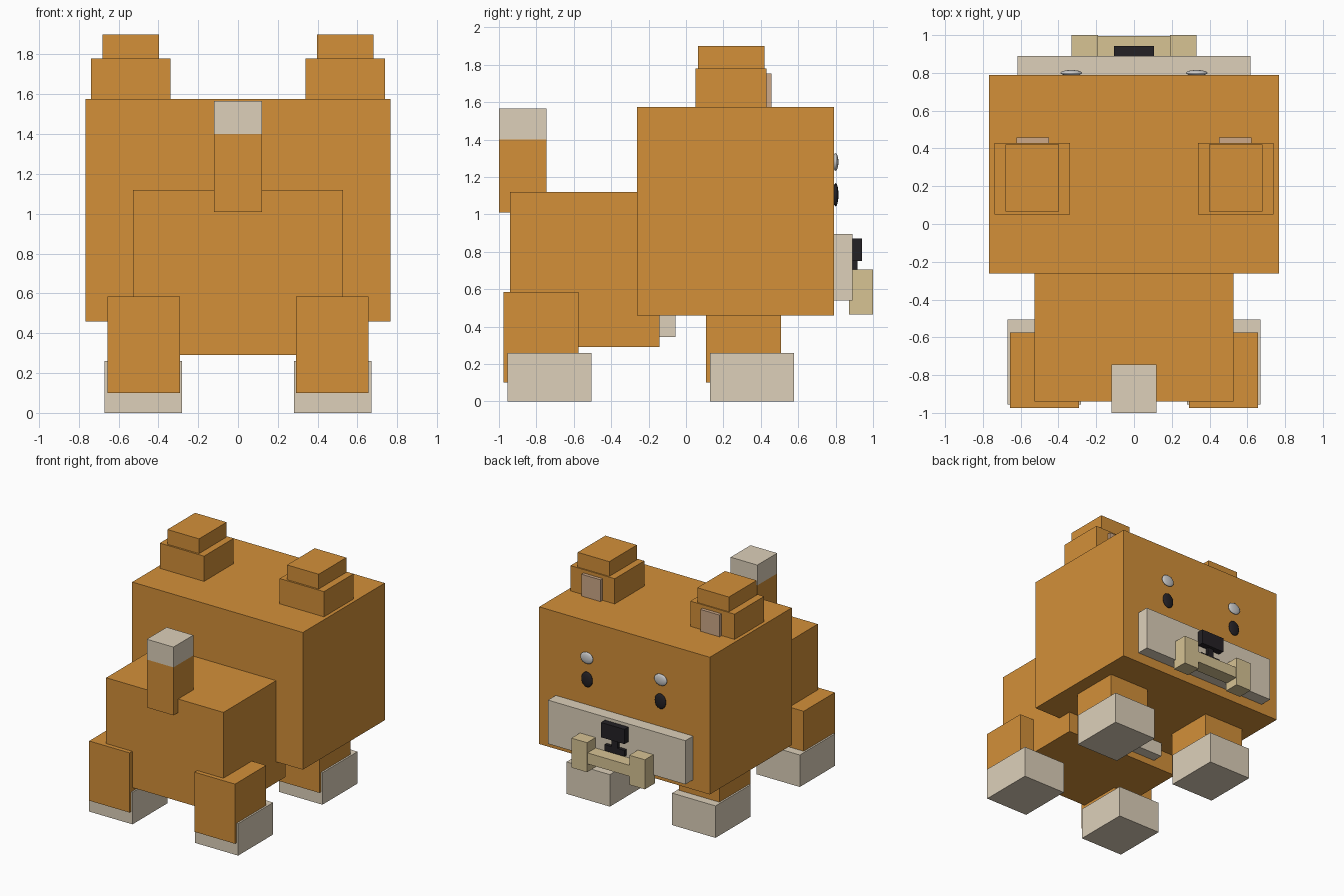
import bpy
import bmesh
from mathutils import Matrix

if "Cube" in bpy.data.objects:
    bpy.data.objects.remove(bpy.data.objects["Cube"])


def material(name, rgb):
    # display colour (0-255) converted to linear
    m = bpy.data.materials.new(name)
    m.diffuse_color = [((c / 255 + 0.055) / 1.055) ** 2.4 for c in rgb] + [1.0]
    m.use_nodes = True
    m.node_tree.nodes["Principled BSDF"].inputs["Base Color"].default_value = m.diffuse_color
    return m


ORANGE = material("orange_fur", (211, 144, 57))
CREAM = material("cream_fur", (221, 208, 186))
PINK = material("inner_ear", (205, 168, 135))
BONE = material("bone", (215, 195, 148))
BLACK = material("black", (36, 33, 37))
WHITE = material("white", (238, 238, 240))


def add_object(name, bm, mat):
    mesh = bpy.data.meshes.new(name)
    bm.to_mesh(mesh)
    bm.free()
    mesh.materials.append(mat)
    obj = bpy.data.objects.new(name, mesh)
    bpy.context.collection.objects.link(obj)
    return obj


def box(name, x, y, z, mat):
    """Box from (min, max) ranges on each axis."""
    bm = bmesh.new()
    size = [r[1] - r[0] for r in (x, y, z)]
    mid = [(r[0] + r[1]) / 2 for r in (x, y, z)]
    bmesh.ops.create_cube(bm, size=1, matrix=Matrix.Translation(mid) @ Matrix.Diagonal((*size, 1)))
    return add_object(name, bm, mat)


def box_pair(name, x, y, z, mat):
    box(name + "_right", x, y, z, mat)
    box(name + "_left", (-x[1], -x[0]), y, z, mat)


def eye(name, x, z, rx, rz, mat):
    bm = bmesh.new()
    bmesh.ops.create_uvsphere(
        bm, u_segments=32, v_segments=16, radius=1,
        matrix=Matrix.Translation((x, 0.80, z)) @ Matrix.Diagonal((rx, 0.015, rz, 1)))
    for f in bm.faces:
        f.smooth = True
    add_object(name, bm, mat)


# Head, body and chest patch
box("head", (-0.767, 0.767), (-0.263, 0.79), (0.46, 1.575), ORANGE)
box("body", (-0.527, 0.527), (-0.94, -0.142), (0.29, 1.12), ORANGE)
box("chest_patch", (-0.32, 0.32), (-0.15, -0.055), (0.345, 0.80), CREAM)

# Tail with pale tip
box("tail", (-0.12, 0.12), (-1.0, -0.745), (1.01, 1.40), ORANGE)
box("tail_tip", (-0.12, 0.12), (-1.0, -0.745), (1.40, 1.565), CREAM)

# Legs and paws, hind and fore
for label, y in (("hind", -0.975), ("fore", 0.108)):
    box_pair(label + "_leg", (0.292, 0.656), (y, y + 0.40), (0.10, 0.585), ORANGE)
    box_pair(label + "_paw", (0.28, 0.67), (y + 0.02, y + 0.47), (0.0, 0.26), CREAM)

# Stepped ears
box_pair("ear_base", (0.34, 0.738), (0.05, 0.43), (1.57, 1.78), ORANGE)
box_pair("ear_top", (0.396, 0.68), (0.065, 0.42), (1.78, 1.90), ORANGE)
box_pair("inner_ear", (0.45, 0.622), (0.42, 0.457), (1.57, 1.752), PINK)

# Muzzle, nose and mouth
box("muzzle", (-0.618, 0.618), (0.78, 0.89), (0.54, 0.895), CREAM)
box("nose", (-0.105, 0.105), (0.88, 0.942), (0.75, 0.87), BLACK)
box("nose_stem", (-0.026, 0.026), (0.88, 0.917), (0.66, 0.76), BLACK)
box("mouth", (-0.09, 0.09), (0.88, 0.917), (0.635, 0.685), BLACK)

# Bone held in the mouth
box("bone_bar", (-0.20, 0.20), (0.88, 0.994), (0.53, 0.62), BONE)
box_pair("bone_end", (0.19, 0.33), (0.872, 1.0), (0.465, 0.705), BONE)

# Eyes with pale brow spots
for side, s in (("right", 1), ("left", -1)):
    eye("eye_" + side, s * 0.33, 1.105, 0.05, 0.062, BLACK)
    eye("brow_" + side, s * 0.332, 1.28, 0.057, 0.047, WHITE)
